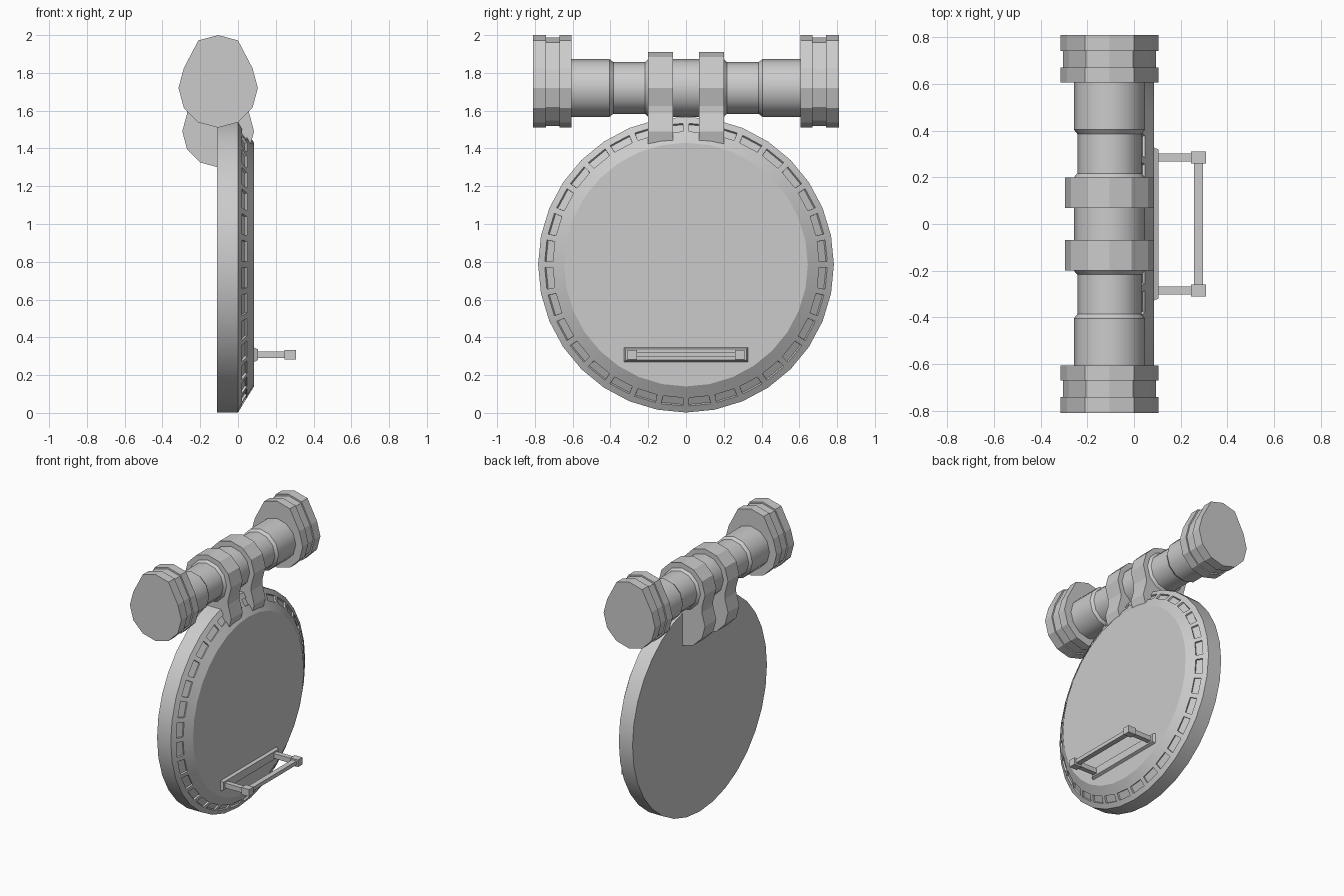
import bpy, bmesh
from math import sin, cos, pi, radians

if "Cube" in bpy.data.objects:
    bpy.data.objects.remove(bpy.data.objects["Cube"])

PIPE_X, PIPE_Z = -0.105, 1.72


def finish(bm, name, angle=None):
    bmesh.ops.recalc_face_normals(bm, faces=bm.faces)
    me = bpy.data.meshes.new(name)
    bm.to_mesh(me)
    bm.free()
    ob = bpy.data.objects.new(name, me)
    bpy.context.collection.objects.link(ob)
    if angle:
        bpy.ops.object.select_all(action='DESELECT')
        ob.select_set(True)
        bpy.context.view_layer.objects.active = ob
        bpy.ops.object.shade_smooth_by_angle(angle=radians(angle))
    return ob


def loft(rings):
    """Skin closed rings of points and cap both ends; returns mesh and face bands."""
    bm = bmesh.new()
    vs = [[bm.verts.new(p) for p in ring] for ring in rings]
    n = len(vs[0])
    bands = []
    for a, b in zip(vs, vs[1:]):
        bands.append([bm.faces.new((a[i], a[(i + 1) % n], b[(i + 1) % n], b[i])) for i in range(n)])
    bm.faces.new(vs[0])
    bm.faces.new(vs[-1])
    return bm, bands


def pipe_ring(y, r, lift=0.0):
    """12-sided section around the hinge axis; lift raises its top three points."""
    pts = []
    for i in range(12):
        a = i * pi / 6
        up = lift if i in (2, 3, 4) else 0
        pts.append((PIPE_X + r * cos(a), y, PIPE_Z + r * sin(a) + up))
    return pts


def box(name, x, y, z, taper=0.0):
    """Box from ranges, with the +x face optionally shrunk."""
    def rect(px, t):
        return [(px, y[0] + t, z[0] + t), (px, y[1] - t, z[0] + t),
                (px, y[1] - t, z[1] - t), (px, y[0] + t, z[1] - t)]
    bm, _ = loft([rect(x[0], 0), rect(x[1], taper)])
    return finish(bm, name)


# Round door: rim, bevel with a band of pockets, flat face
N = 32
profile = [(-0.112, 0.783), (0.0, 0.783), (0.012, 0.763), (0.055, 0.693), (0.085, 0.645)]
rings = [[(x, r * cos(2 * pi * i / N), 0.785 + r * sin(2 * pi * i / N)) for i in range(N)]
         for x, r in profile]
bm, bands = loft(rings)
bmesh.ops.recalc_face_normals(bm, faces=bm.faces)
bmesh.ops.inset_individual(bm, faces=bands[2], thickness=0.016, use_even_offset=True)
bmesh.ops.inset_individual(bm, faces=bands[2], thickness=0.0015, depth=-0.012)
finish(bm, "round_door", 30)

# Hinge pipe with narrowed necks
half = [(0.20, 0.153), (0.217, 0.137), (0.385, 0.137), (0.405, 0.153), (0.62, 0.153)]
steps = [(-y, r) for y, r in reversed(half)] + half
bm, _ = loft([pipe_ring(y, r) for y, r in steps])
finish(bm, "hinge_pipe", 35)

# Stepped end caps
cap = [(0.605, 0.21), (0.67, 0.21), (0.67, 0.2), (0.74, 0.2), (0.74, 0.21), (0.81, 0.21)]
for side, s in (("right", 1), ("left", -1)):
    bm, _ = loft([pipe_ring(s * y, r, 0.07 if r > 0.205 else 0.068) for y, r in cap])
    finish(bm, "end_cap_" + side)

# Hinge straps: two stacked 12-sided arcs with a slight waist
R = 0.19
outline = [(PIPE_X + R * cos(k * pi / 6), PIPE_Z + R * sin(k * pi / 6)) for k in range(-1, 8)]
outline += [(PIPE_X + R * cos(k * pi / 6), 1.49 + R * sin(k * pi / 6)) for k in range(5, 14)]
for side, s in (("right", 1), ("left", -1)):
    bm, _ = loft([[(x, s * y, z) for x, z in outline] for y in (0.068, 0.2)])
    finish(bm, "hinge_strap_" + side)

# Pull handle: base plate, arms, corner blocks and grip
box("handle_plate", (0.08, 0.105), (-0.33, 0.33), (0.268, 0.348), 0.011)
for side, s in (("right", 1), ("left", -1)):
    c = s * 0.285
    box("handle_arm_" + side, (0.1, 0.25), (c - 0.018, c + 0.018), (0.29, 0.326))
    box("handle_block_" + side, (0.245, 0.308), (c - 0.026, c + 0.026), (0.282, 0.334))
box("handle_grip", (0.257, 0.296), (-0.27, 0.27), (0.295, 0.323))
